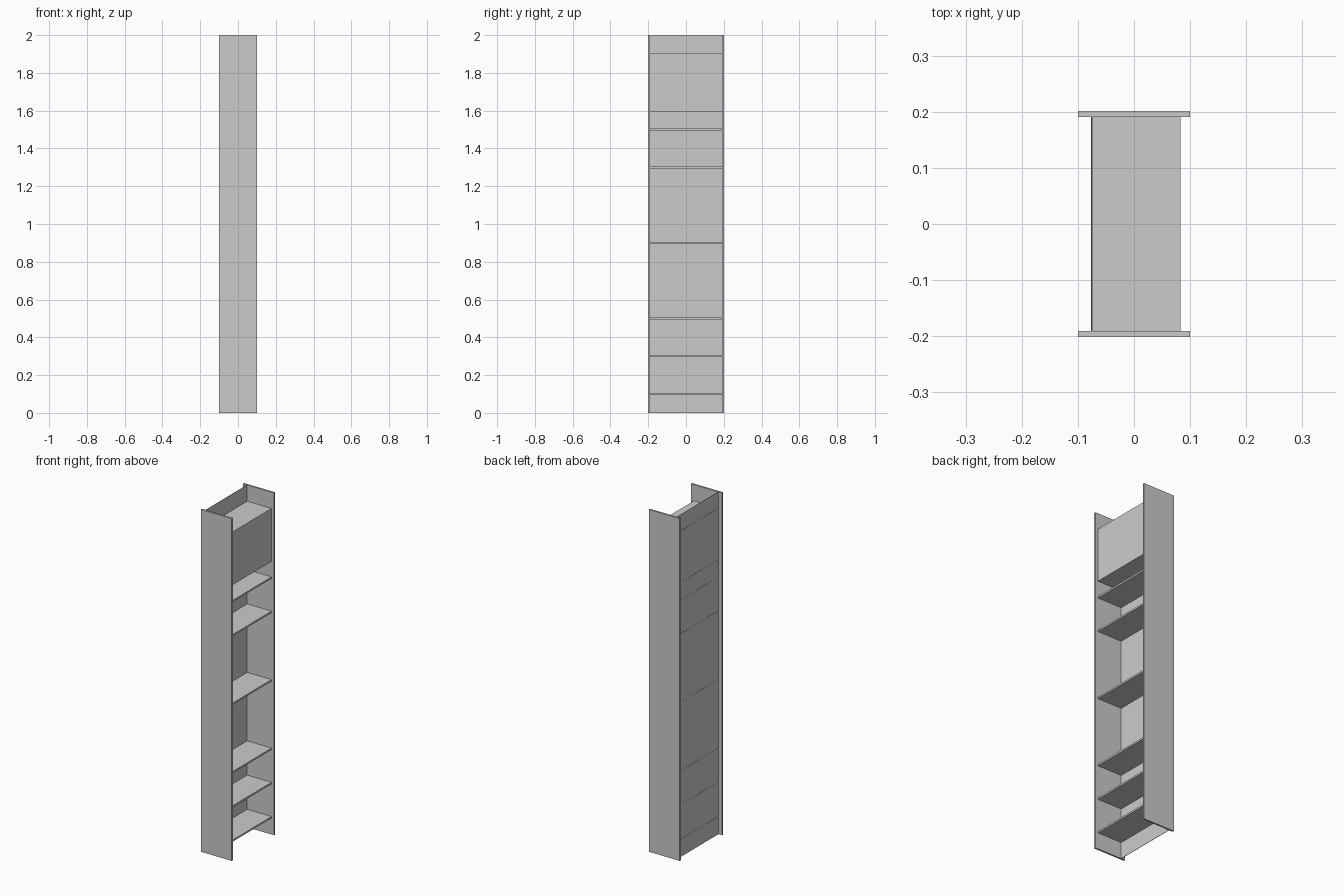
import bpy, bmesh

if "Cube" in bpy.data.objects:
    bpy.data.objects.remove(bpy.data.objects["Cube"])


def box(name, x0, x1, y0, y1, z0, z1):
    """Axis-aligned board given by its limits."""
    me = bpy.data.meshes.new(name)
    bm = bmesh.new()
    bmesh.ops.create_cube(bm, size=1)
    bmesh.ops.scale(bm, vec=(x1 - x0, y1 - y0, z1 - z0), verts=bm.verts)
    bmesh.ops.translate(bm, vec=((x0 + x1) / 2, (y0 + y1) / 2, (z0 + z1) / 2), verts=bm.verts)
    bm.to_mesh(me)
    bm.free()
    ob = bpy.data.objects.new(name, me)
    bpy.context.collection.objects.link(ob)
    return ob


DEPTH, OUTER, BOARD, HEIGHT = 0.1, 0.201, 0.01, 2.0
INNER = OUTER - BOARD

# Upright side panels
box("side_panel_front", -DEPTH, DEPTH, -OUTER, -INNER, 0, HEIGHT)
box("side_panel_back", -DEPTH, DEPTH, INNER, OUTER, 0, HEIGHT)

# Thin backing sheet, full height
box("backing_sheet", -0.076, -0.074, -INNER, INNER, 0, HEIGHT)

# Shelves, centred on their heights; the two behind the door sit flush with it
DOOR_LOW, DOOR_HIGH = 1.6, 1.9
for i, z in enumerate((0.1, 0.3, 0.5, 0.9, 1.3, 1.5, DOOR_LOW, DOOR_HIGH)):
    front = 0.081 if z >= DOOR_LOW else 0.083
    box(f"shelf_{i + 1}", -0.077, front, -INNER, INNER, z - BOARD / 2, z + BOARD / 2)

# Door closing the upper compartment
box("cupboard_door", 0.081, 0.083, -INNER, INNER, DOOR_LOW - BOARD / 2, DOOR_HIGH + BOARD / 2)
